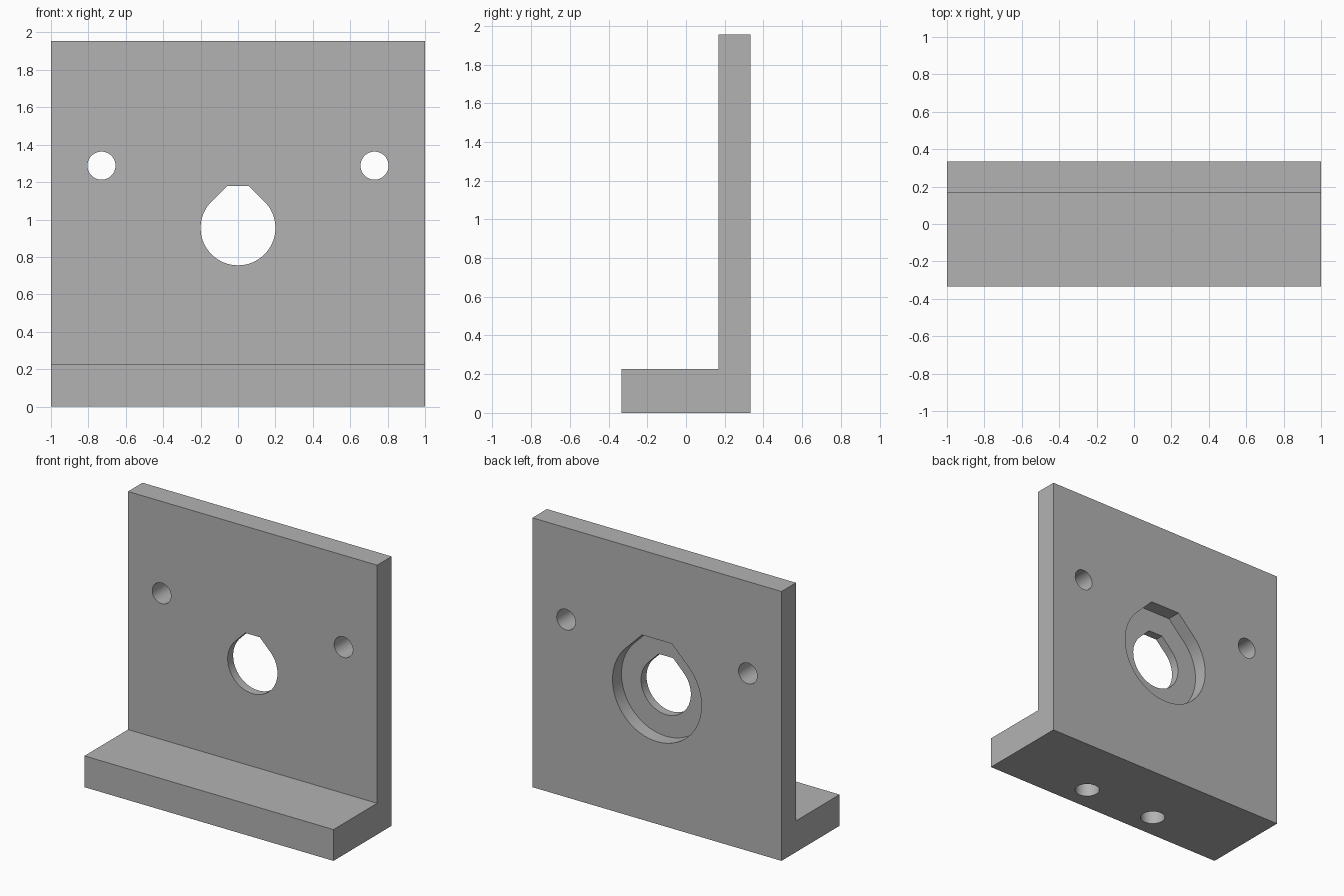
import bpy, bmesh
from math import sin, cos, pi, sqrt, radians
from mathutils import Vector

cube = bpy.data.objects.get("Cube")
if cube:
    bpy.data.objects.remove(cube, do_unlink=True)

# Single flat grey
GREY = (0.45, 0.45, 0.45, 1)
grey = bpy.data.materials.new("plain grey")
grey.use_nodes = True
grey.diffuse_color = GREY
grey.node_tree.nodes["Principled BSDF"].inputs["Base Color"].default_value = GREY

HALF_DEPTH = 0.333
PLATE_FRONT = 0.167
HEIGHT = 1.955
FOOT_TOP = 0.227
BORE_Z = 0.955


def prism(name, points, sweep):
    """Solid made by sweeping a flat outline along a vector."""
    bm = bmesh.new()
    face = bm.faces.new([bm.verts.new(p) for p in points])
    swept = bmesh.ops.extrude_face_region(bm, geom=[face])["geom"]
    verts = [v for v in swept if isinstance(v, bmesh.types.BMVert)]
    bmesh.ops.translate(bm, verts=verts, vec=Vector(sweep))
    bmesh.ops.recalc_face_normals(bm, faces=bm.faces)
    mesh = bpy.data.meshes.new(name)
    bm.to_mesh(mesh)
    bm.free()
    mesh.materials.append(grey)
    obj = bpy.data.objects.new(name, mesh)
    bpy.context.collection.objects.link(obj)
    return obj


def circle(r, n=48):
    return [(r * cos(2 * pi * i / n), r * sin(2 * pi * i / n)) for i in range(n)]


def teardrop(r, top, n=48):
    """Circle with 45 degree shoulders meeting a flat top."""
    half = r * sqrt(2) - top
    arc = [radians(135 + 270 * i / n) for i in range(n + 1)]
    return [(r * cos(a), r * sin(a)) for a in arc] + [(half, top), (-half, top)]


def wall_cutter(name, outline, x, z, start, end):
    return prism(name, [(x + u, start, z + v) for u, v in outline], (0, end - start, 0))


# L-shaped body from its side profile
profile = [(-HALF_DEPTH, 0), (HALF_DEPTH, 0), (HALF_DEPTH, HEIGHT),
           (PLATE_FRONT, HEIGHT), (PLATE_FRONT, FOOT_TOP), (-HALF_DEPTH, FOOT_TOP)]
bracket = prism("angle_bracket", [(-1, y, z) for y, z in profile], (2, 0, 0))

# Central bore and its wider recess in the back
cutters = [
    wall_cutter("bore_cutter", teardrop(0.2, 0.225), 0, BORE_Z, 0, 0.5),
    wall_cutter("recess_cutter", teardrop(0.357, 0.385), 0, BORE_Z, HALF_DEPTH - 0.103, 0.5),
]
# Paired screw holes through the plate, blind holes under the foot
for s in (-1, 1):
    cutters.append(wall_cutter("screw_hole_cutter", circle(0.075), s * 0.73, 1.288, 0, 0.5))
    foot_hole = [(s * 0.293 + u, -0.15 + v, -0.1) for u, v in circle(0.083)]
    cutters.append(prism("foot_hole_cutter", foot_hole, (0, 0, 0.267)))

bpy.ops.object.select_all(action="DESELECT")
bracket.select_set(True)
bpy.context.view_layer.objects.active = bracket
for cutter in cutters:
    cutter.hide_render = True
    cut = bracket.modifiers.new(cutter.name, "BOOLEAN")
    cut.operation = "DIFFERENCE"
    cut.solver = "EXACT"
    cut.object = cutter
    bpy.ops.object.modifier_apply(modifier=cut.name)
    bpy.data.objects.remove(cutter, do_unlink=True)

bpy.ops.object.shade_smooth_by_angle(angle=radians(30))
